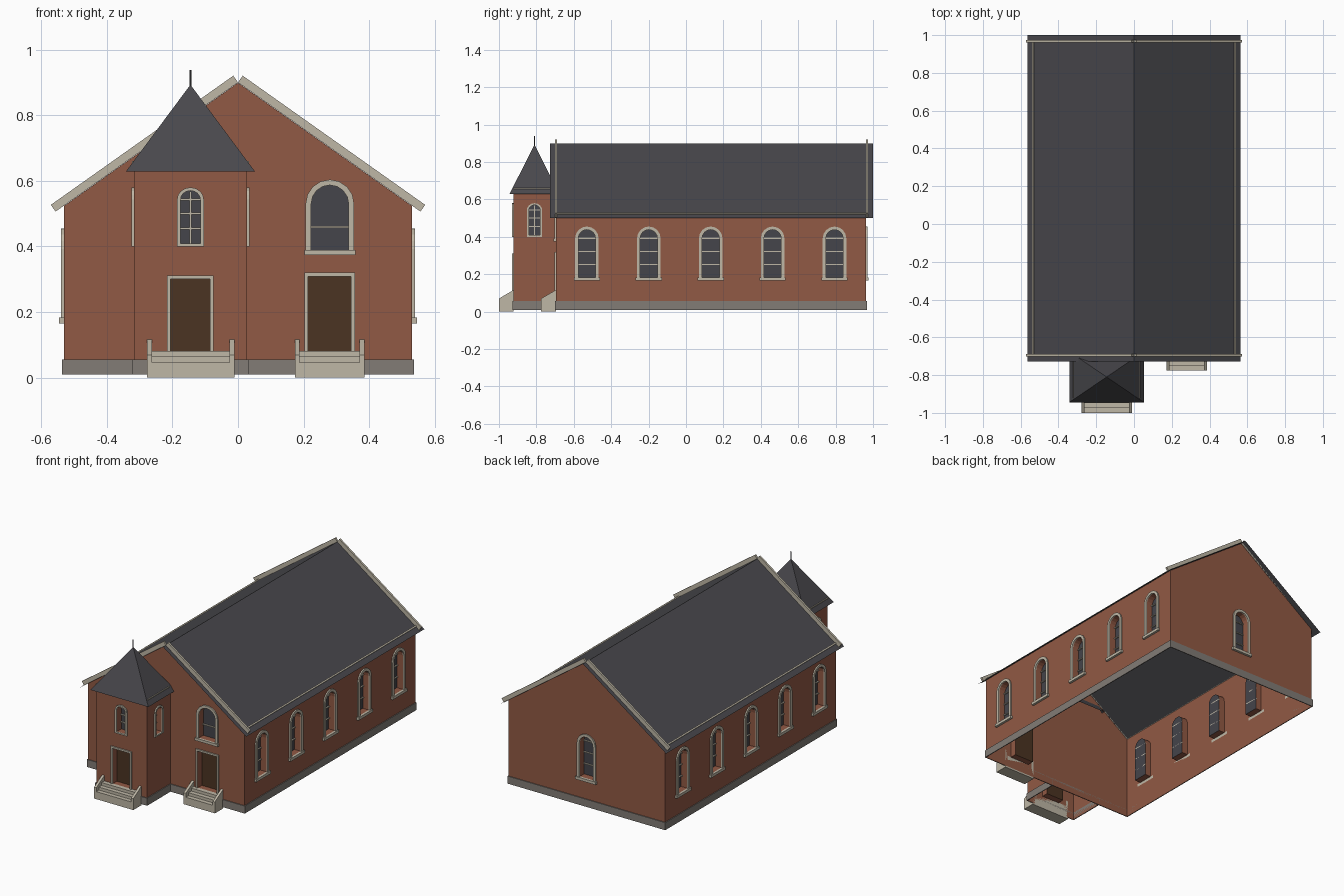
import bpy, bmesh, math
from mathutils import Matrix, Vector

cube = bpy.data.objects.get("Cube")
if cube:
    bpy.data.objects.remove(cube, do_unlink=True)


def material(name, *rgb):
    m = bpy.data.materials.new(name)
    m.use_nodes = True
    m.diffuse_color = (*rgb, 1)
    m.node_tree.nodes["Principled BSDF"].inputs["Base Color"].default_value = (*rgb, 1)
    return m


BRICK = material("red_brick", 0.285, 0.1, 0.058)
SLATE = material("dark_slate", 0.066, 0.065, 0.073)
STONE = material("pale_stone", 0.52, 0.475, 0.38)
BASE = material("grey_foundation", 0.223, 0.202, 0.181)
DOOR = material("brown_door", 0.07, 0.034, 0.016)
GLASS = material("dark_glass", 0.058, 0.058, 0.069)

DEPTH = 0.04                      # recess of doors and windows
SLOPE = 0.4 / 0.565               # main roof pitch
RIDGE = 0.9
HALF, FRONT, BACK = 0.531, -0.695, 0.962
TX, TY, T_HALF, T_FRONT = -0.145, -0.81, 0.172, -0.922


def finish(name, bm, M, *mats):
    bm.transform(M)
    mesh = bpy.data.meshes.new(name)
    bm.to_mesh(mesh)
    bm.free()
    for m in mats:
        mesh.materials.append(m)
    obj = bpy.data.objects.new(name, mesh)
    bpy.context.collection.objects.link(obj)
    return obj


def frame(x, y, ux, uy):
    """Upright drawing plane: local x runs along the wall, y up, z outward."""
    u, up = Vector((ux, uy, 0)), Vector((0, 0, 1))
    M = Matrix((u, up, u.cross(up))).transposed().to_4x4()
    M.translation = (x, y, 0)
    return M


def prism(name, M, pts, c0, c1, mat):
    bm = bmesh.new()
    face = bm.faces.new([bm.verts.new((a, b, c0)) for a, b in pts])
    ext = bmesh.ops.extrude_face_region(bm, geom=[face], use_keep_orig=True)
    top = [g for g in ext["geom"] if isinstance(g, bmesh.types.BMVert)]
    bmesh.ops.translate(bm, verts=top, vec=(0, 0, c1 - c0))
    bmesh.ops.recalc_face_normals(bm, faces=bm.faces)
    return finish(name, bm, M, mat)


def rect(a0, a1, b0, b1):
    return [(a0, b0), (a1, b0), (a1, b1), (a0, b1)]


def arch(cx, half, bottom, spring, rise, n=8):
    """Opening outline with a rounded head, or a rectangle if rise is zero."""
    if not rise:
        return rect(cx - half, cx + half, bottom, spring)
    return [(cx - half, bottom), (cx + half, bottom)] + [
        (cx + half * math.cos(math.pi * i / n), spring + rise * math.sin(math.pi * i / n))
        for i in range(n + 1)]


def wall(name, M, outline, openings=(), fill=()):
    """Single-skin wall with recessed openings; fill gives each one's material."""
    bm = bmesh.new()
    loops = []
    for pts in (outline, *openings):
        loops.append([bm.verts.new((a, b, 0)) for a, b in pts])
    edges = [bm.edges.new((l[i - 1], l[i])) for l in loops for i in range(len(l))]
    bmesh.ops.triangle_fill(bm, edges=edges, use_beauty=True, normal=(0, 0, 1))
    for f in bm.faces:
        f.normal_update()
        if f.normal.z < 0:
            f.normal_flip()
    for loop, mat in zip(loops[1:], fill):
        inner = [bm.verts.new((v.co.x, v.co.y, -DEPTH)) for v in loop]
        for i in range(len(loop)):
            bm.faces.new((loop[i - 1], loop[i], inner[i], inner[i - 1]))
        bm.faces.new(inner).material_index = 1 if mat is GLASS else 2
    return finish(name, bm, M, BRICK, GLASS, DOOR)


def surround(name, M, outer, inner, proud=0.008):
    """Raised stone frame between two matching outlines."""
    bm = bmesh.new()
    rings = [[bm.verts.new((a, b, c)) for a, b in pts]
             for pts, c in ((outer, 0), (outer, proud), (inner, proud), (inner, 0))]
    for r, s in zip(rings, rings[1:]):
        for i in range(len(r)):
            bm.faces.new((r[i - 1], r[i], s[i], s[i - 1]))
    return finish(name, bm, M, STONE)


def glazing(name, M, cx, half, bars, upright=None):
    c0, c1, t = -DEPTH, -DEPTH + 0.008, 0.003
    for z in bars:
        prism(name + "_bar", M, rect(cx - half, cx + half, z - t, z + t), c0, c1, STONE)
    if upright:
        prism(name + "_mullion", M, rect(cx - t, cx + t, *upright), c0, c1, STONE)


def nave_window(M, cx):
    """Round-headed window of the side and back walls; returns its opening."""
    inner = arch(cx, 0.046, 0.183, 0.392, 0.046)
    surround("nave_window_surround", M, arch(cx, 0.063, 0.183, 0.392, 0.063), inner)
    prism("nave_window_sill", M, rect(cx - 0.07, cx + 0.07, 0.166, 0.183), 0, 0.014, STONE)
    glazing("nave_window", M, cx, 0.046, (0.251, 0.322, 0.392))
    return inner


def tower_window(M, cx):
    inner = arch(cx, 0.03, 0.409, 0.543, 0.027)
    surround("tower_window_surround", M, arch(cx, 0.041, 0.4, 0.543, 0.037), inner)
    glazing("tower_window", M, cx, 0.03, (0.455, 0.5, 0.543), (0.409, 0.568))
    return inner


def doorway(M, cx, half, top):
    inner = arch(cx, half, 0.08, top, 0)
    surround("door_surround", M, arch(cx, half + 0.011, 0.08, top + 0.011, 0), inner)
    return inner


def footing(M, a0, a1):
    prism("foundation", M, rect(a0, a1, 0.01, 0.056), 0, 0.005, BASE)


# Main hall walls
front = frame(0, FRONT, 1, 0)
back = frame(0, BACK, -1, 0)
eave = RIDGE - SLOPE * HALF - 0.001
gable = [(-HALF, 0.01), (HALF, 0.01), (HALF, eave), (0, RIDGE - 0.001), (-HALF, eave)]
big = arch(0.28, 0.057, 0.39, 0.53, 0.057)
surround("gable_window_surround", front, arch(0.28, 0.074, 0.39, 0.53, 0.074), big)
prism("gable_window_sill", front, rect(0.202, 0.358, 0.374, 0.39), 0, 0.014, STONE)
glazing("gable_window", front, 0.28, 0.057, (0.46,))
wall("front_wall", front, gable, [big, doorway(front, 0.279, 0.066, 0.309)], [GLASS, DOOR])
wall("back_wall", back, gable, [nave_window(back, 0)], [GLASS])
for M in (front, back):
    footing(M, -HALF - 0.005, HALF + 0.005)

for side, label in ((1, "left"), (-1, "right")):
    M = frame(side * HALF, 0, 0, side)
    a0, a1 = sorted((side * FRONT, side * BACK))
    holes = [nave_window(M, side * (-0.53 + 0.331 * i)) for i in range(5)]
    wall(label + "_wall", M, rect(a0, a1, 0.01, eave), holes, [GLASS] * 5)
    footing(M, a0, a1)

# Main roof with stone verges and eave strips
bm = bmesh.new()
rows = [[bm.verts.new((x, y, RIDGE - SLOPE * abs(x))) for x in (-0.565, 0, 0.565)]
        for y in (-0.727, 1.0)]
for i in (0, 1):
    bm.faces.new((rows[0][i], rows[0][i + 1], rows[1][i + 1], rows[1][i]))
finish("main_roof", bm, Matrix(), SLATE)
up = Vector((SLOPE, 1)).normalized()
for side in (1, -1):
    def slope_bar(name, M, x0, x1, height, c0, c1):
        low = [Vector((x, RIDGE - SLOPE * x)) for x in (x0, x1)]
        pts = [low[0], low[1], low[1] + up * height, low[0] + up * height]
        prism(name, M, [(side * p.x, p.y) for p in pts], c0, c1, STONE)
    for y in (FRONT, 0.968):
        slope_bar("roof_verge", frame(0, y, 1, 0), 0, 0.556, 0.025, -0.006, 0.006)
    slope_bar("eave_strip", frame(0, 0, 1, 0), 0.529, 0.536, 0.007, -0.968, -FRONT)

# Entrance tower
M = frame(TX, T_FRONT, 1, 0)
wall("tower_front_wall", M, rect(-T_HALF, T_HALF, 0.01, 0.66),
     [tower_window(M, 0), doorway(M, 0, 0.06, 0.301)], [GLASS, DOOR])
footing(M, -T_HALF - 0.005, T_HALF + 0.005)
for side, label in ((1, "left"), (-1, "right")):
    M = frame(TX + side * T_HALF, 0, 0, side)
    a0, a1 = sorted((side * T_FRONT, side * FRONT))
    wall("tower_" + label + "_wall", M, rect(a0, a1, 0.01, 0.66),
         [tower_window(M, side * TY)], [GLASS])
    footing(M, a0, a1)

# Tower roof, eave strips and finial
bm = bmesh.new()
apex = bm.verts.new((TX, TY, 0.893))
ring = [bm.verts.new((TX + sx * 0.197, TY + sy * 0.134, 0.628))
        for sx, sy in ((-1, -1), (1, -1), (1, 1), (-1, 1))]
for i in range(4):
    bm.faces.new((ring[i - 1], ring[i], apex))
finish("tower_roof", bm, Matrix(), SLATE)
for side in (1, -1):
    a = side * 0.176
    prism("tower_eave_strip", frame(TX, TY, 1, 0),
          rect(a - 0.002, a + 0.002, 0.655, 0.661), -0.1, 0.112, STONE)
bm = bmesh.new()
bmesh.ops.create_cone(bm, cap_ends=True, segments=8, radius1=0.003, radius2=0.003, depth=0.06)
finish("finial", bm, Matrix.Translation((TX, TY, 0.908)), SLATE)


# Stone steps with sloping cheek walls
def steps(x0, x1, y0, y1):
    M = frame(0, 0, 0, 1)
    run = (y1 - y0) / 3
    tread = [(y1, 0), (y0, 0)]
    for i in range(3):
        z = 0.046 + 0.018 * i
        tread += [(y0 + run * i, z), (y0 + run * (i + 1), z)]
    prism("steps", M, tread, x0 + 0.015, x1 - 0.015, STONE)
    cheek = [(y0, 0), (y1, 0), (y1, 0.116), (y0, 0.07)]
    for x in (x0, x1 - 0.015):
        prism("step_cheek", M, cheek, x, x + 0.015, STONE)


steps(-0.277, -0.011, -1.0, T_FRONT)
steps(0.173, 0.386, -0.775, FRONT)
